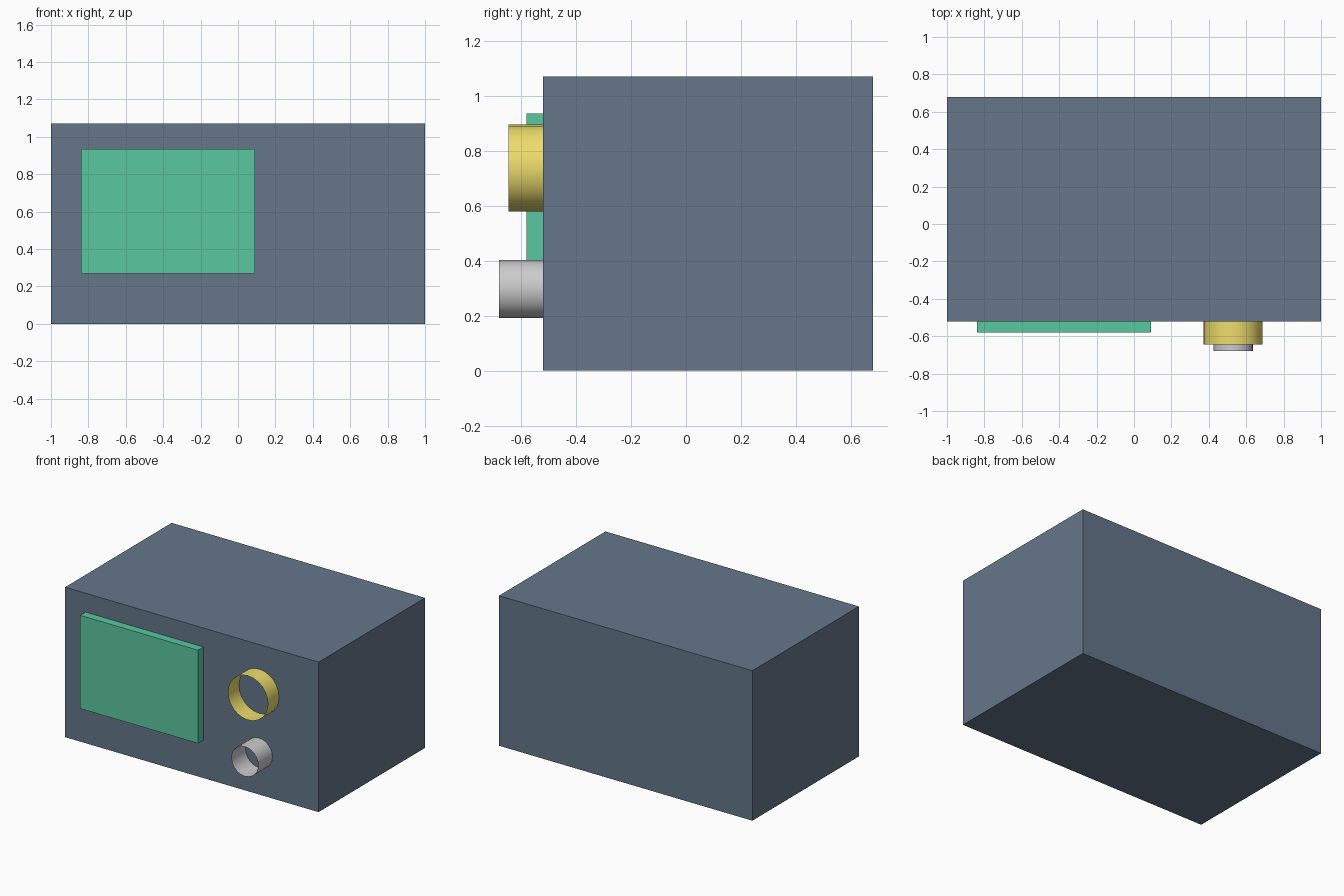
import bpy
import math

if "Cube" in bpy.data.objects:
    bpy.data.objects.remove(bpy.data.objects["Cube"])


def paint(obj, name, color):
    mat = bpy.data.materials.new(name)
    mat.diffuse_color = (*color, 1.0)
    mat.use_nodes = True
    mat.node_tree.nodes["Principled BSDF"].inputs["Base Color"].default_value = mat.diffuse_color
    obj.data.materials.append(mat)


def box(name, lo, hi):
    center = [(a + b) / 2 for a, b in zip(lo, hi)]
    bpy.ops.mesh.primitive_cube_add(size=1, location=center)
    obj = bpy.context.object
    obj.name = name
    obj.scale = [b - a for a, b in zip(lo, hi)]
    bpy.ops.object.transform_apply(location=False, rotation=False, scale=True)
    return obj


def open_ring(name, x, z, radius, y_front, y_back):
    # uncapped thin tube pointing along y
    bpy.ops.mesh.primitive_cylinder_add(
        vertices=24, radius=radius, depth=y_back - y_front, end_fill_type='NOTHING',
        location=(x, (y_front + y_back) / 2, z), rotation=(math.pi / 2, 0, 0))
    obj = bpy.context.object
    obj.name = name
    bpy.ops.object.shade_smooth_by_angle(angle=math.radians(30))
    return obj


FRONT = -0.52

# Cabinet
cabinet = box("cabinet", (-1, FRONT, 0), (1, 0.68, 1.07))
paint(cabinet, "slate", (0.13, 0.18, 0.255))

# Raised screen panel
screen = box("screen", (-0.84, -0.58, 0.27), (0.09, FRONT, 0.935))
paint(screen, "teal", (0.10, 0.57, 0.35))

# Dials
upper_dial = open_ring("upper_dial", 0.53, 0.737, 0.158, -0.645, FRONT)
paint(upper_dial, "yellow", (0.85, 0.72, 0.15))
open_ring("lower_dial", 0.53, 0.297, 0.106, -0.68, FRONT)
